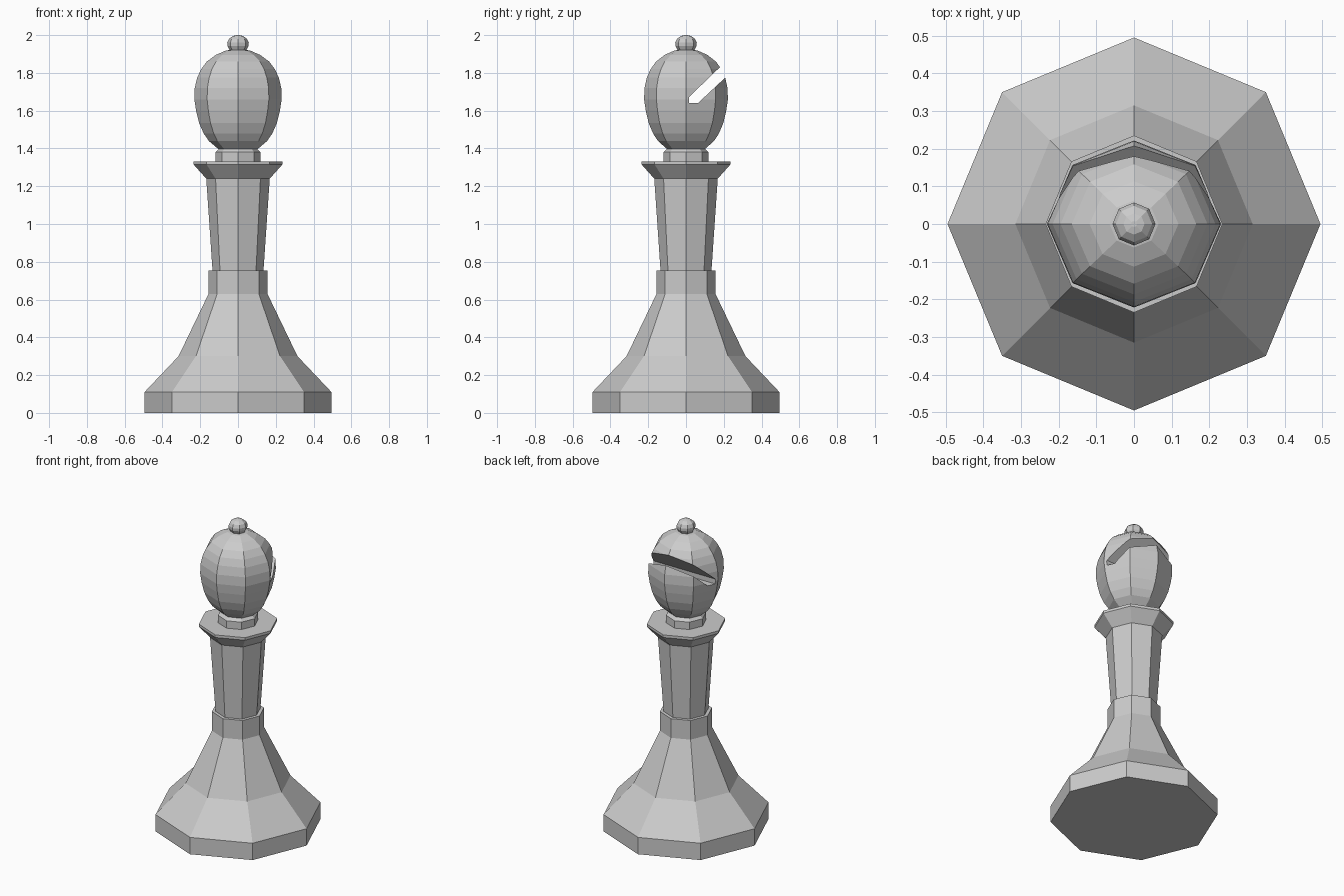
import bpy, bmesh
from math import cos, sin, tau

if "Cube" in bpy.data.objects:
    bpy.data.objects.remove(bpy.data.objects["Cube"])

SIDES = 8


def make_object(name, bm):
    bmesh.ops.recalc_face_normals(bm, faces=bm.faces[:])
    mesh = bpy.data.meshes.new(name)
    bm.to_mesh(mesh)
    bm.free()
    obj = bpy.data.objects.new(name, mesh)
    bpy.context.collection.objects.link(obj)
    return obj


def turned(name, profile, y_scale=1.0):
    """Eight-sided lathe of (radius, z) points, capped at both ends."""
    bm = bmesh.new()
    rings = [[bm.verts.new((r * cos(tau * i / SIDES), y_scale * r * sin(tau * i / SIDES), z))
              for i in range(SIDES)] for r, z in profile]
    for a, b in zip(rings, rings[1:]):
        for i in range(SIDES):
            j = (i + 1) % SIDES
            bm.faces.new((a[i], a[j], b[j], b[i]))
    bm.faces.new(rings[0][::-1])
    bm.faces.new(rings[-1])
    return make_object(name, bm)


def extruded_x(name, outline, half_width):
    """Prism along x from a (y, z) outline."""
    bm = bmesh.new()
    face = bm.faces.new([bm.verts.new((-half_width, y, z)) for y, z in outline])
    ext = bmesh.ops.extrude_face_region(bm, geom=[face])
    moved = [v for v in ext["geom"] if isinstance(v, bmesh.types.BMVert)]
    bmesh.ops.translate(bm, verts=moved, vec=(2 * half_width, 0, 0))
    return make_object(name, bm)


# Base, shaft, flared collar and neck
turned("body", [
    (0.495, 0), (0.495, 0.11), (0.315, 0.30), (0.156, 0.63), (0.156, 0.755),
    (0.135, 0.755), (0.168, 1.24), (0.235, 1.315), (0.235, 1.332),
    (0.12, 1.332), (0.12, 1.38), (0.10, 1.40)])

# Egg-shaped head, slightly narrower front to back
head = turned("head", [
    (0.09, 1.385), (0.108, 1.40), (0.155, 1.44), (0.182, 1.48), (0.206, 1.535),
    (0.222, 1.60), (0.231, 1.66), (0.229, 1.72), (0.216, 1.775), (0.195, 1.82),
    (0.165, 1.86), (0.118, 1.895), (0.065, 1.918), (0.02, 1.925)], 0.96)

# Diagonal slot cut through the back of the head
cutter = extruded_x("slot_cutter", [
    (0.016, 1.672), (0.016, 1.64), (0.063, 1.64), (0.39, 1.945), (0.355, 2.0)], 0.4)
cutter.hide_render = True
cutter.hide_viewport = True
slot = head.modifiers.new("slot", 'BOOLEAN')
slot.operation = 'DIFFERENCE'
slot.solver = 'EXACT'
slot.object = cutter

# Small ball on top
turned("finial", [
    (0.03, 1.912), (0.045, 1.922), (0.056, 1.943), (0.057, 1.96),
    (0.048, 1.98), (0.028, 1.995), (0.008, 2.0)])
